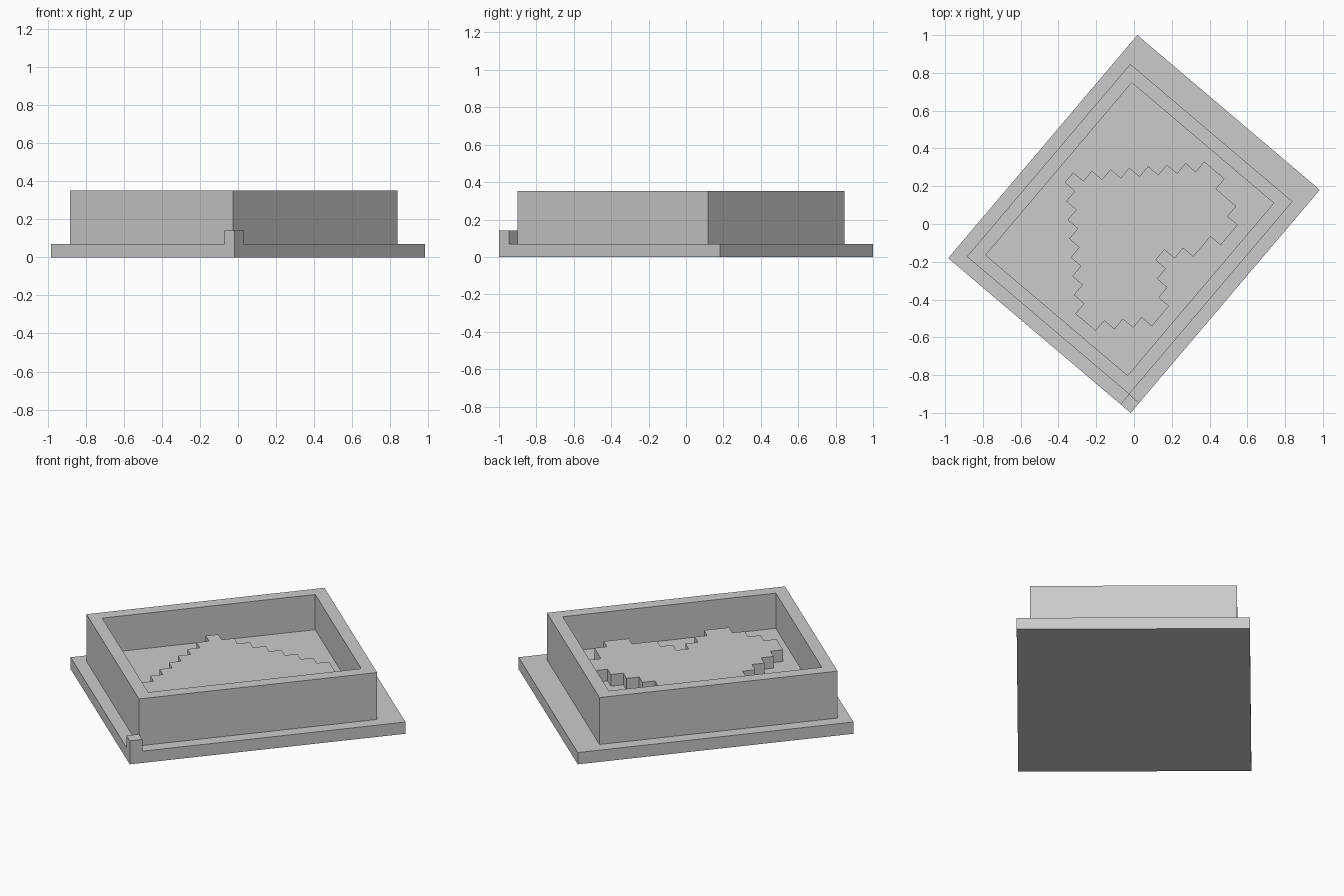
import bpy
import bmesh
from math import radians
from mathutils import Matrix

# Everything sits on a block grid of 22 x 18 cells, turned about z
CELL = 0.07037
COLS, ROWS = 22, 18
TURN = Matrix.Rotation(radians(49.7), 4, 'Z')
PLACE = TURN @ Matrix.Scale(CELL, 4) @ Matrix.Translation((-COLS / 2, -ROWS / 2, 0))

cube = bpy.data.objects.get("Cube")
if cube:
    bpy.data.objects.remove(cube, do_unlink=True)

grey = bpy.data.materials.new("light_grey")
grey.use_nodes = True
colour = (0.6, 0.6, 0.6, 1)
grey.diffuse_color = colour
grey.node_tree.nodes["Principled BSDF"].inputs["Base Color"].default_value = colour


def finish(name, bm):
    bmesh.ops.recalc_face_normals(bm, faces=bm.faces)
    bm.transform(PLACE)
    mesh = bpy.data.meshes.new(name)
    bm.to_mesh(mesh)
    bm.free()
    mesh.materials.append(grey)
    obj = bpy.data.objects.new(name, mesh)
    bpy.context.collection.objects.link(obj)
    return obj


def rect(x0, y0, x1, y1):
    return [(x0, y0), (x1, y0), (x1, y1), (x0, y1)]


def prism(name, outline, bottom, top):
    bm = bmesh.new()
    face = bm.faces.new([bm.verts.new((x, y, bottom)) for x, y in outline])
    raised = bmesh.ops.extrude_face_region(bm, geom=[face], use_keep_orig=True)
    verts = [g for g in raised["geom"] if isinstance(g, bmesh.types.BMVert)]
    bmesh.ops.translate(bm, verts=verts, vec=(0, 0, top - bottom))
    return finish(name, bm)


def frame(name, outer, inner, bottom, top):
    bm = bmesh.new()
    loops = [[bm.verts.new((x, y, z)) for x, y in ring]
             for ring, z in ((outer, bottom), (outer, top), (inner, top), (inner, bottom))]
    for a, b in zip(loops, loops[1:] + loops[:1]):
        for i in range(4):
            j = (i + 1) % 4
            bm.faces.new((a[i], a[j], b[j], b[i]))
    return finish(name, bm)


# Base plate, corner marker, box wall and box floor
prism("base_plate", rect(0, 0, COLS, ROWS), 0, 1)
prism("corner_post", rect(0, 0, 1, 1), 1, 2)
frame("box_wall", rect(1, 1, 20, 17), rect(2, 2, 19, 16), 1, 5)
prism("box_floor", rect(2, 2, 19, 16), 1, 2)

# Raised stepped heart: lower edge per column, upper edge is a staircase peak
lows = [6, 5, 4, 3, 3, 4, 5, 6, 5, 4, 4, 3, 3, 4, 6]
columns = [(i, low, min(i + 5, 25 - i)) for i, low in enumerate(lows, start=3)]
path = []
for i, low, high in columns:
    path += [(i, low), (i + 1, low)]
for i, low, high in reversed(columns):
    path += [(i + 1, high), (i, high)]
outline = [p for k, p in enumerate(path) if p != path[k - 1]]
prism("raised_heart", outline, 2, 3)
